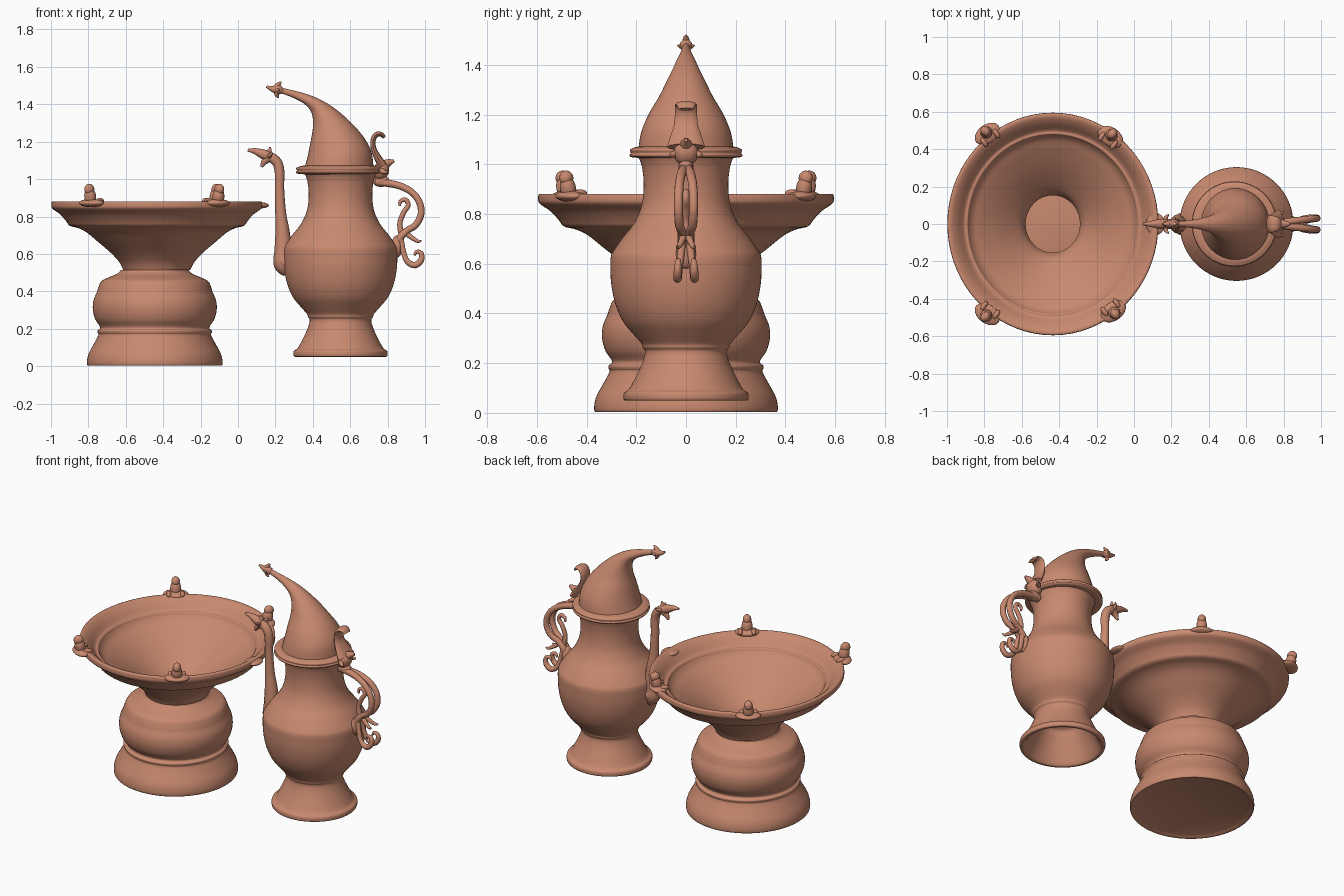
import bpy, bmesh, math
from mathutils import Vector, Euler

clay = bpy.data.materials.new("terracotta clay")
clay.diffuse_color = (0.58, 0.25, 0.158, 1)


def finish(name, me, angle=50):
    ob = bpy.data.objects.new(name, me)
    bpy.context.collection.objects.link(ob)
    me.materials.clear()
    me.materials.append(clay)
    bpy.ops.object.select_all(action='DESELECT')
    ob.select_set(True)
    bpy.context.view_layer.objects.active = ob
    bpy.ops.object.shade_smooth_by_angle(angle=math.radians(angle))
    return ob


def smooth(pts, n=4):
    """Catmull-Rom through points of any dimension."""
    out = []
    for i in range(len(pts) - 1):
        p0, p1, p2, p3 = (pts[max(i - 1, 0)], pts[i], pts[i + 1], pts[min(i + 2, len(pts) - 1)])
        for k in range(n):
            t = k / n
            out.append(tuple(0.5 * (2 * b + (c - a) * t + (2 * a - 5 * b + 4 * c - d) * t * t
                                    + (3 * b - a - 3 * c + d) * t ** 3)
                             for a, b, c, d in zip(p0, p1, p2, p3)))
    return out + [tuple(pts[-1])]


def loft(name, rings, cap0=False, cap1=False):
    bm = bmesh.new()
    rows = [[bm.verts.new(p) for p in r] for r in rings]
    n = len(rows[0])
    for a, b in zip(rows, rows[1:]):
        for i in range(n):
            j = (i + 1) % n
            bm.faces.new((a[i], a[j], b[j], b[i]))
    if cap0:
        bm.faces.new(rows[0][::-1])
    if cap1:
        bm.faces.new(rows[-1])
    me = bpy.data.meshes.new(name)
    bm.to_mesh(me)
    bm.free()
    return finish(name, me)


def lathe(name, prof, cx, sy=1.0, cap0=False, cap1=False, seg=72):
    ang = [2 * math.pi * i / seg for i in range(seg)]
    return loft(name, [[(cx + r * math.cos(a), sy * r * math.sin(a), z) for a in ang]
                       for r, z in prof], cap0, cap1)


def tube(name, pts, ysc=1.0):
    """Round tube through (x, y, z, radius); ysc widens it sideways."""
    pts = smooth(pts, 5)
    rings = []
    side = Vector((0, 1, 0))
    for i, p in enumerate(pts):
        a, b = pts[max(i - 1, 0)], pts[min(i + 1, len(pts) - 1)]
        t = (Vector(b[:3]) - Vector(a[:3])).normalized()
        u = (side - t * side.dot(t)).normalized()
        v = t.cross(u)
        r = max(p[3], 0.002)
        rings.append([Vector(p[:3]) + u * (r * ysc * math.cos(k * math.pi / 6))
                      + v * (r * math.sin(k * math.pi / 6)) for k in range(12)])
    return loft(name, rings, True, True)


def blob(name, loc, size, rot=(0, 0, 0)):
    me = bpy.data.meshes.new(name)
    bm = bmesh.new()
    bmesh.ops.create_uvsphere(bm, u_segments=20, v_segments=12, radius=1)
    bm.to_mesh(me)
    bm.free()
    ob = finish(name, me)
    ob.location, ob.scale, ob.rotation_euler = loc, size, rot
    return ob


# Basin: pedestal and bowl, open at the bottom of the bowl
BX = -0.44
foot = [(0.33, 0.012), (0.358, 0.003), (0.362, 0.03), (0.352, 0.07), (0.325, 0.12), (0.302, 0.165),
        (0.305, 0.178), (0.306, 0.19), (0.293, 0.2), (0.295, 0.215), (0.318, 0.25),
        (0.331, 0.3), (0.328, 0.35), (0.31, 0.395), (0.302, 0.42), (0.285, 0.455), (0.245, 0.475),
        (0.2, 0.495), (0.18, 0.515)]
bowl = [(0.18, 0.515), (0.2, 0.555), (0.245, 0.605), (0.315, 0.665), (0.375, 0.715), (0.42, 0.738),
        (0.465, 0.75), (0.485, 0.775), (0.515, 0.81), (0.55, 0.835), (0.562, 0.848),
        (0.564, 0.865), (0.56, 0.88), (0.54, 0.878), (0.51, 0.855), (0.475, 0.815), (0.457, 0.812),
        (0.448, 0.795), (0.425, 0.77), (0.38, 0.742), (0.3, 0.685), (0.22, 0.615), (0.165, 0.555),
        (0.145, 0.5)]
lathe("basin_pedestal", [(0.02, 0.025)] + smooth(foot), -0.445, 1.02, cap0=True)
lathe("basin_bowl", smooth(bowl), BX + 0.006, 1.055)
blob("basin_pouring_lip", (0.115, 0, 0.86), (0.05, 0.06, 0.017))

# Four small crouching creatures on the rim
for x, y in ((-0.79, 0.49), (-0.12, 0.475), (-0.79, -0.49), (-0.105, -0.475)):
    a = math.atan2(y, x - BX)
    c, s = math.cos(a), math.sin(a)

    def at(out, along, z):
        return (x + c * out - s * along, y + s * out + c * along, z)
    blob("rim_creature_base", at(-0.01, 0, 0.872), (0.05, 0.075, 0.022), (0, 0, a))
    blob("rim_creature_body", at(0.0, 0, 0.905), (0.032, 0.032, 0.05), (0, 0.2, a))
    blob("rim_creature_head", at(0.008, 0, 0.945), (0.03, 0.025, 0.03), (0, 0.2, a))
    for k in (-1, 1):
        blob("rim_creature_leg", at(-0.035, 0.04 * k, 0.883), (0.03, 0.014, 0.016), (0, 0, a))

# Ewer body with hollow foot
EX = 0.548
body = [(0.02, 0.26), (0.12, 0.245), (0.15, 0.2), (0.2, 0.1), (0.225, 0.055), (0.24, 0.05), (0.251, 0.055), (0.25, 0.08),
        (0.232, 0.093), (0.215, 0.12), (0.185, 0.18), (0.168, 0.225), (0.165, 0.25), (0.174, 0.263),
        (0.18, 0.28), (0.215, 0.32), (0.255, 0.37), (0.285, 0.44), (0.301, 0.52), (0.304, 0.59),
        (0.302, 0.63), (0.29, 0.655), (0.255, 0.705), (0.215, 0.755), (0.187, 0.81),
        (0.174, 0.86), (0.17, 0.92), (0.174, 0.97), (0.18, 1.0), (0.19, 1.025), (0.2, 1.035)]
lathe("ewer_body", smooth(body), EX, cap0=True)
collar = [(0.16, 1.025), (0.215, 1.028), (0.228, 1.037), (0.222, 1.045), (0.226, 1.058),
          (0.212, 1.066), (0.2, 1.07), (0.17, 1.075)]
lathe("ewer_collar", smooth(collar), 0.537, cap0=True, cap1=True)

# Curved horn lid: left edge x, z, right edge x, z, half depth
horn = [(0.355, 1.06, 0.725, 1.06, 0.192), (0.372, 1.12, 0.715, 1.14, 0.18),
        (0.388, 1.2, 0.685, 1.205, 0.15), (0.4, 1.27, 0.635, 1.27, 0.11),
        (0.4, 1.325, 0.57, 1.335, 0.08), (0.385, 1.37, 0.5, 1.39, 0.055),
        (0.35, 1.405, 0.43, 1.43, 0.038), (0.3, 1.432, 0.36, 1.457, 0.024),
        (0.25, 1.452, 0.27, 1.48, 0.016), (0.215, 1.462, 0.22, 1.49, 0.013)]
loft("lid_horn", [[((xl + xr) / 2 + math.cos(a) * (xr - xl) / 2, w * math.sin(a),
                    (zl + zr) / 2 + math.cos(a) * (zr - zl) / 2)
                   for a in [2 * math.pi * k / 48 for k in range(48)]]
                  for xl, zl, xr, zr, w in smooth(horn)], True, True)

# Pointed bud at the horn tip
tube("lid_bud", [(0.24, 0, 1.47, 0.014), (0.215, 0, 1.478, 0.026), (0.185, 0, 1.482, 0.016),
                 (0.152, 0, 1.495, 0.006)])
tube("lid_bud_upper_petal", [(0.2, 0, 1.48, 0.02), (0.215, 0, 1.505, 0.013), (0.232, 0, 1.52, 0.003)])
tube("lid_bud_lower_petal", [(0.21, 0, 1.475, 0.02), (0.208, 0, 1.45, 0.012), (0.218, 0, 1.434, 0.003)])
for s in (-1, 1):
    tube("lid_bud_side_petal", [(0.21, 0, 1.475, 0.018), (0.212, s * 0.02, 1.475, 0.011),
                                (0.222, s * 0.034, 1.478, 0.003)])

# Spout and its beast head
tube("spout", [(0.27, 0, 0.5, 0.03), (0.243, 0, 0.545, 0.052), (0.242, 0, 0.62, 0.047),
               (0.238, 0, 0.72, 0.038), (0.228, 0, 0.82, 0.029), (0.222, 0, 0.95, 0.025),
               (0.222, 0, 1.04, 0.026), (0.208, 0, 1.09, 0.027), (0.175, 0, 1.117, 0.026),
               (0.145, 0, 1.125, 0.023)])
blob("spout_root", (0.26, 0, 0.56), (0.06, 0.06, 0.05))
tube("spout_upper_snout", [(0.17, 0, 1.12, 0.028), (0.13, 0, 1.135, 0.025), (0.09, 0, 1.15, 0.016),
                           (0.052, 0, 1.155, 0.007)])
tube("spout_lower_jaw", [(0.165, 0, 1.115, 0.024), (0.14, 0, 1.092, 0.017), (0.125, 0, 1.065, 0.007)])
tube("spout_crest", [(0.16, 0, 1.13, 0.02), (0.168, 0, 1.15, 0.013), (0.172, 0, 1.172, 0.004)])
for s in (-1, 1):
    tube("spout_ear", [(0.165, s * 0.01, 1.12, 0.016), (0.172, s * 0.035, 1.13, 0.011),
                       (0.185, s * 0.05, 1.14, 0.004)])

# Handle: plume and beast head at the collar
tube("handle_plume", [(0.775, 0, 1.07, 0.024), (0.75, 0, 1.11, 0.02), (0.726, 0, 1.16, 0.015),
                      (0.722, 0, 1.205, 0.014), (0.738, 0, 1.237, 0.014), (0.765, 0, 1.24, 0.012),
                      (0.783, 0, 1.222, 0.009)], ysc=3.2)
blob("handle_head", (0.765, 0, 1.045), (0.042, 0.05, 0.052), (0, 0.4, 0))
blob("handle_neck", (0.765, 0, 0.99), (0.045, 0.03, 0.032))
tube("handle_snout", [(0.76, 0, 1.06, 0.032), (0.8, 0, 1.085, 0.022), (0.835, 0, 1.098, 0.007)])
for s in (-1, 1):
    tube("handle_ear", [(0.765, s * 0.02, 1.05, 0.022), (0.775, s * 0.05, 1.04, 0.014),
                        (0.8, s * 0.065, 1.035, 0.005)])
    # Twin strands of the handle
    tube("handle_strand", [(0.735, s * 0.008, 0.985, 0.02), (0.8, s * 0.01, 0.978, 0.02),
                           (0.87, s * 0.018, 0.962, 0.019), (0.935, s * 0.026, 0.925, 0.018),
                           (0.972, s * 0.03, 0.87, 0.018), (0.978, s * 0.03, 0.81, 0.018),
                           (0.95, s * 0.026, 0.755, 0.018), (0.905, s * 0.016, 0.725, 0.018),
                           (0.87, s * 0.014, 0.69, 0.02), (0.845, s * 0.012, 0.64, 0.018)])
    # Scrolling tail and inner leaf
    tube("handle_tail", [(0.87, s * 0.015, 0.68, 0.016), (0.885, s * 0.024, 0.61, 0.014),
                         (0.905, s * 0.03, 0.56, 0.015), (0.945, s * 0.034, 0.54, 0.017),
                         (0.978, s * 0.034, 0.565, 0.016), (0.98, s * 0.032, 0.602, 0.013),
                         (0.955, s * 0.03, 0.612, 0.01), (0.943, s * 0.03, 0.592, 0.006)])
    tube("handle_leaf", [(0.9, s * 0.012, 0.71, 0.014), (0.925, s * 0.018, 0.69, 0.013),
                         (0.962, s * 0.03, 0.668, 0.009), (0.98, s * 0.036, 0.672, 0.004)])
tube("handle_inner_scroll", [(0.88, 0, 0.69, 0.018), (0.865, 0, 0.76, 0.014), (0.885, 0, 0.82, 0.014),
                             (0.91, 0, 0.86, 0.013), (0.895, 0, 0.89, 0.012), (0.868, 0, 0.88, 0.01),
                             (0.865, 0, 0.855, 0.006)])
blob("handle_root", (0.85, 0, 0.64), (0.03, 0.04, 0.06))
